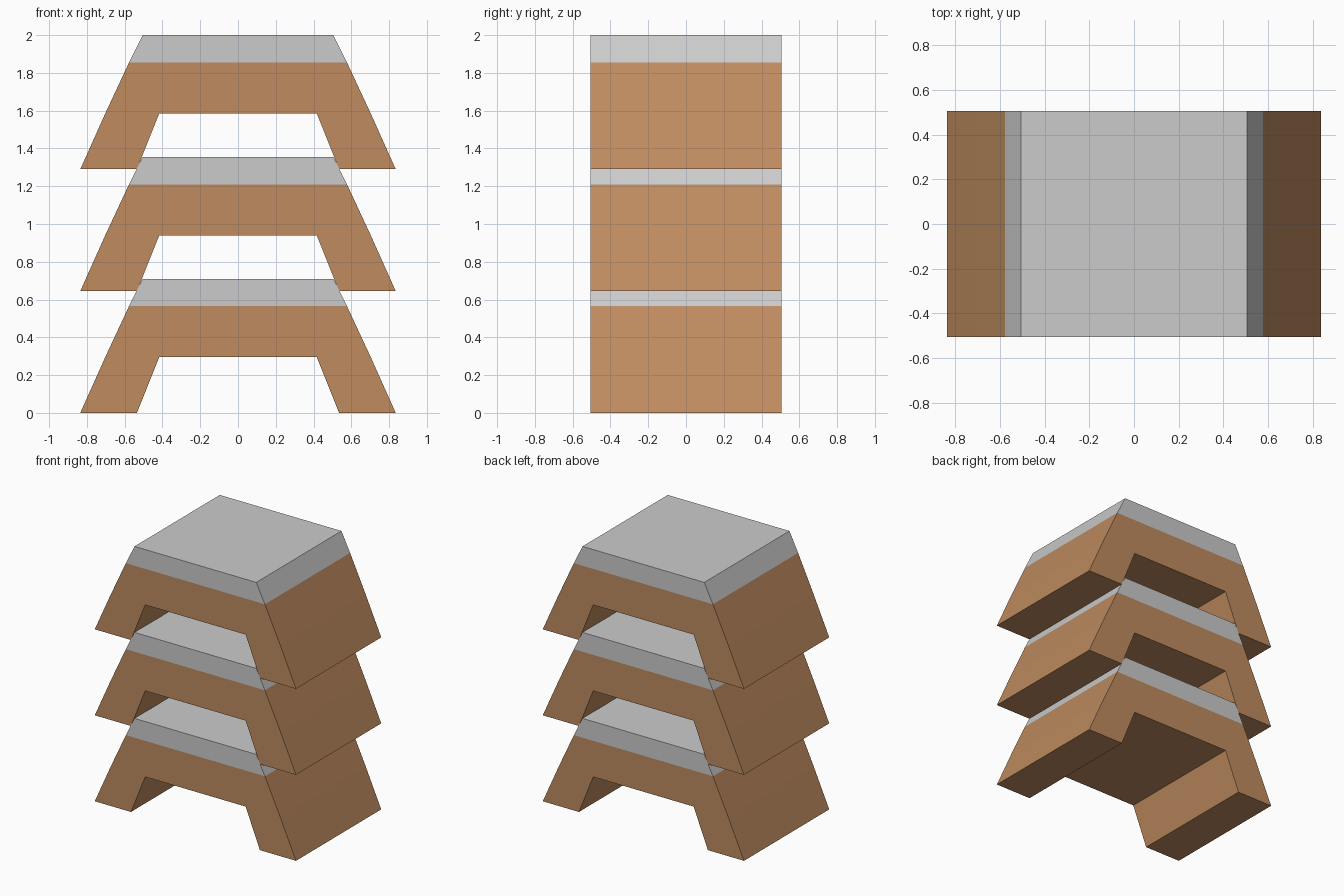
import bpy

if "Cube" in bpy.data.objects:
    bpy.data.objects.remove(bpy.data.objects["Cube"])

HALF_DEPTH = 0.505
PITCH = 0.645  # vertical step between stacked stools

wood = bpy.data.materials.new("brown_wood")
wood.diffuse_color = (0.52, 0.26, 0.115, 1)
wood.use_nodes = True
wood.node_tree.nodes["Principled BSDF"].inputs["Base Color"].default_value = wood.diffuse_color


def extrude_profile(name, half, z0, material=None):
    """Mirror a right-hand (x, z) outline across x = 0 and extrude it along y."""
    outline = half + [(-x, z) for x, z in reversed(half)]
    n = len(outline)
    verts = [(x, y, z + z0) for y in (-HALF_DEPTH, HALF_DEPTH) for x, z in outline]
    faces = [tuple(range(n)), tuple(range(2 * n - 1, n - 1, -1))]
    faces += [(i, i + n, (i + 1) % n + n, (i + 1) % n) for i in range(n)]
    mesh = bpy.data.meshes.new(name)
    mesh.from_pydata(verts, [], faces)
    if material:
        mesh.materials.append(material)
    obj = bpy.data.objects.new(name, mesh)
    bpy.context.collection.objects.link(obj)
    return obj


# Outlines: splayed leg frame and tapered seat slab
frame = [(0.417, 0.295), (0.535, 0), (0.835, 0), (0.703, 0.295), (0.577, 0.565)]
seat = [(0.577, 0.565), (0.505, 0.71)]

# Three stacked stools
for i in range(3):
    extrude_profile(f"stool_frame_{i + 1}", frame, i * PITCH, wood)
    extrude_profile(f"stool_seat_{i + 1}", seat, i * PITCH)
